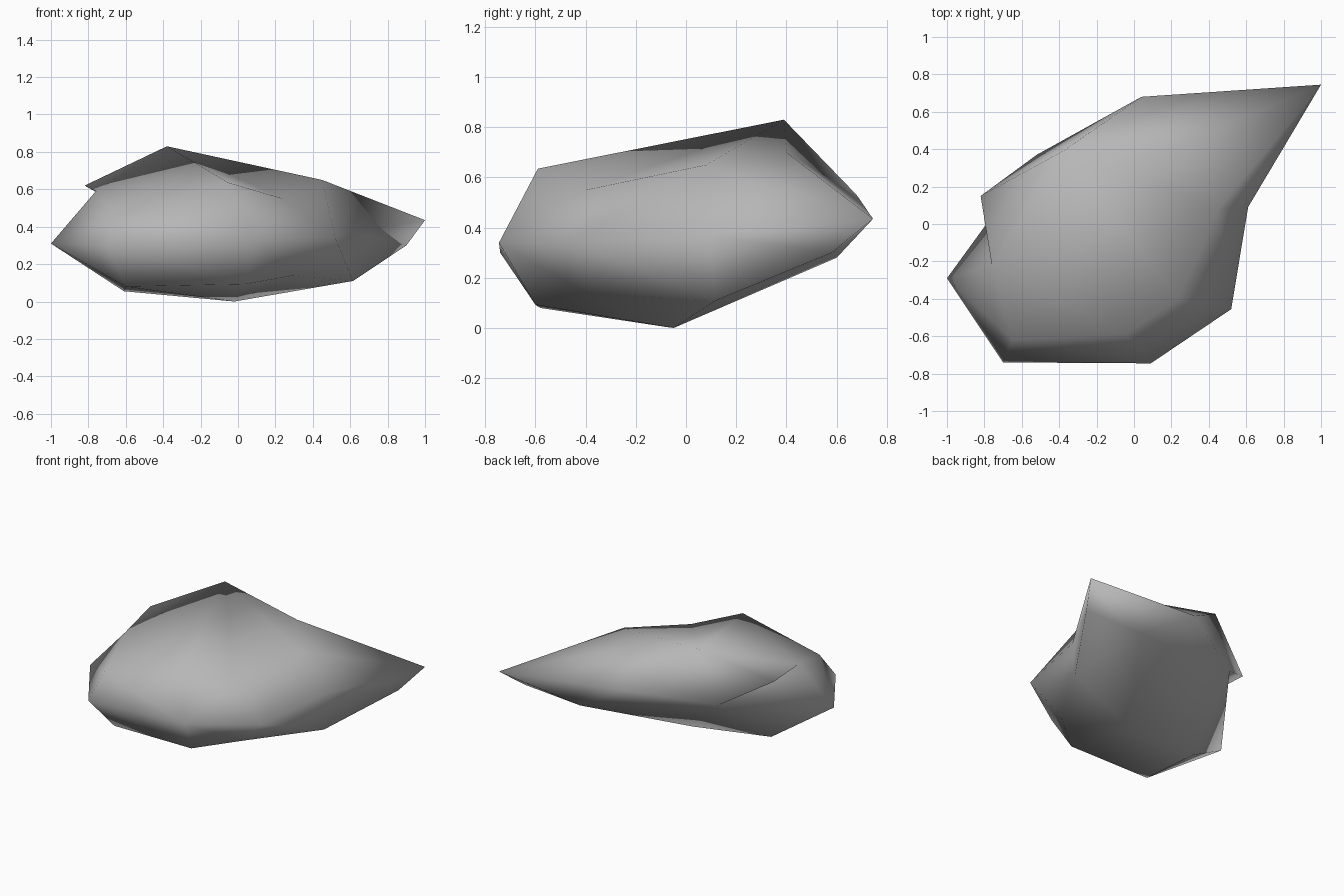
import bpy
import bmesh
from mathutils import Vector

cube = bpy.data.objects.get("Cube")
if cube:
    bpy.data.objects.remove(cube, do_unlink=True)

# Corner points of the boulder, grouped by region
peak = Vector((-.38, .39, .83))
overhang = Vector((-.82, .15, .62))
brow = Vector((-.05, -.59, .635))
shoulder = Vector((.45, .08, .65))
side_tip = Vector((-1, -.29, .31))
crown = [(-.76, -.22, .59), (.24, -.4, .55), (.2, .4, .7)]
front = [(-.65, -.62, .48), (-.7, -.74, .3),
         (.09, -.745, .34), (.52, -.455, .34)]
base = [(-.6, -.58, .08), (.04, -.6, .093), (.3, -.4, .14),
        (-.02, -.05, 0), (-.61, -.12, .055), (.615, .12, .11)]
back = [(1, .745, .435), (.9, .58, .3), (.44, .6, .28),
        (.04, .68, .53), (-.52, .37, .45), (.61, .09, .37)]
points = [peak, overhang, brow, shoulder, side_tip]
points += [Vector(p) for p in crown + front + base + back]


# Skin the points: hull their directions, then restore the true positions.
# Each pair in hollows names a bridging edge to turn, leaving a dent there.
def skin(points, centre, stretch, hollows):
    bm = bmesh.new()
    verts = []
    for p in points:
        d = p - centre
        d.z *= stretch
        verts.append(bm.verts.new(d.normalized()))
    bmesh.ops.convex_hull(bm, input=verts)
    for v, p in zip(verts, points):
        v.co = p
    bmesh.ops.recalc_face_normals(bm, faces=bm.faces[:])
    for a, b in hollows:
        edge = bm.edges.get((verts[points.index(a)], verts[points.index(b)]))
        if edge:
            bmesh.utils.edge_rotate(edge, False)
    return bm


stone = bpy.data.materials.new("grey stone")
stone.use_nodes = True
colour = (.47, .47, .47, 1)
stone.diffuse_color = colour
shader = next(n for n in stone.node_tree.nodes if n.type == 'BSDF_PRINCIPLED')
shader.inputs["Base Color"].default_value = colour

mesh = bpy.data.meshes.new("boulder")
bm = skin(points, Vector((-.05, -.03, .36)), 2,
          [(overhang, side_tip), (brow, shoulder)])
for f in bm.faces:
    f.smooth = True
bm.to_mesh(mesh)
bm.free()
mesh.materials.append(stone)
boulder = bpy.data.objects.new("boulder", mesh)
bpy.context.collection.objects.link(boulder)
